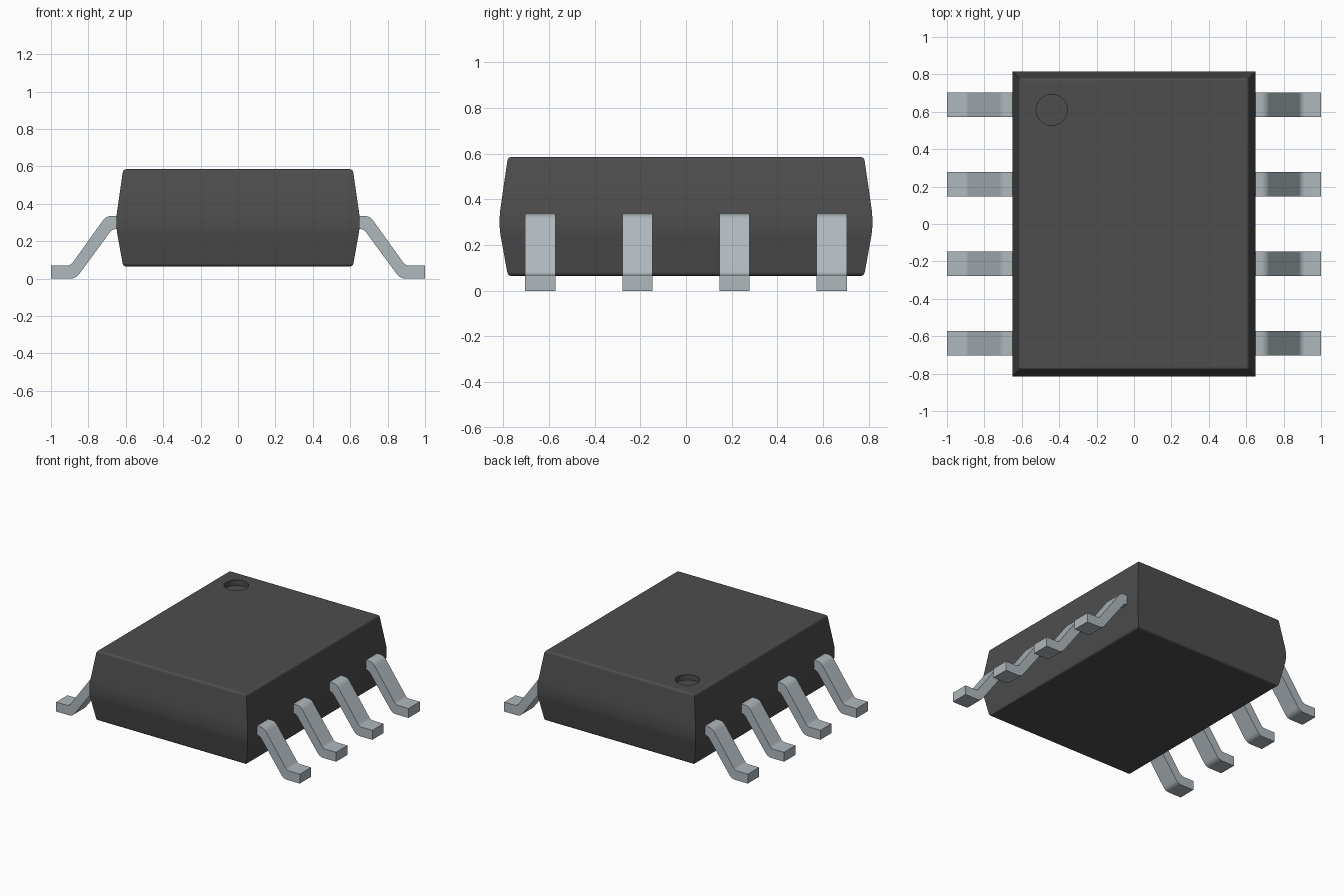
import bpy, bmesh, math
from mathutils import Vector

cube = bpy.data.objects.get("Cube")
if cube:
    bpy.data.objects.remove(cube, do_unlink=True)


def material(name, rgb):
    m = bpy.data.materials.new(name)
    m.use_nodes = True
    m.diffuse_color = (*rgb, 1)
    bsdf = m.node_tree.nodes["Principled BSDF"]
    bsdf.inputs["Base Color"].default_value = (*rgb, 1)
    bsdf.inputs["Roughness"].default_value = 0.6
    return m


BLACK = material("black plastic", (0.075, 0.075, 0.075))
METAL = material("tinned metal", (0.43, 0.48, 0.51))


def add_object(name, bm, mat):
    bmesh.ops.recalc_face_normals(bm, faces=bm.faces[:])
    mesh = bpy.data.meshes.new(name)
    bm.to_mesh(mesh)
    bm.free()
    mesh.materials.append(mat)
    ob = bpy.data.objects.new(name, mesh)
    bpy.context.collection.objects.link(ob)
    return ob


def activate(ob):
    bpy.ops.object.select_all(action='DESELECT')
    ob.select_set(True)
    bpy.context.view_layer.objects.active = ob


def smooth(ob):
    activate(ob)
    bpy.ops.object.shade_smooth_by_angle(angle=math.radians(30))
    mod = ob.modifiers.new("even_shading", 'WEIGHTED_NORMAL')
    mod.keep_sharp = True


def round_corners(points, radii, steps=5):
    """Replace each corner of a closed outline by a tangent curve of the given length."""
    out = []
    n = len(points)
    for i, (p, r) in enumerate(zip(points, radii)):
        p = Vector(p)
        if r == 0:
            out.append(p)
            continue
        a = p + (Vector(points[i - 1]) - p).normalized() * r
        b = p + (Vector(points[(i + 1) % n]) - p).normalized() * r
        for k in range(steps + 1):
            t = k / steps
            out.append(a * (1 - t) ** 2 + p * 2 * t * (1 - t) + b * t ** 2)
    return out


# Body: rectangular rings following a tapered, rounded wall profile (inset, height)
HALF_X, HALF_Y, BOTTOM, TOP = 0.65, 0.815, 0.065, 0.585
wall = round_corners([(0.2, BOTTOM), (0.036, BOTTOM), (0, 0.265), (0, 0.335),
                      (0.036, TOP), (0.2, TOP)], [0, 0.018, 0.025, 0.025, 0.018, 0])[1:-1]
bm = bmesh.new()
rings = []
for inset, z in wall:
    x, y = HALF_X - inset, HALF_Y - inset
    rings.append([bm.verts.new((sx * x, sy * y, z))
                  for sx, sy in ((-1, -1), (1, -1), (1, 1), (-1, 1))])
for lo, hi in zip(rings, rings[1:]):
    for i in range(4):
        j = (i + 1) % 4
        bm.faces.new((lo[i], lo[j], hi[j], hi[i]))
bm.faces.new(rings[0])
bm.faces.new(rings[-1])
body = add_object("body", bm, BLACK)

# Round orientation dimple sunk into the top
bm = bmesh.new()
bmesh.ops.create_cone(bm, cap_ends=True, segments=48, radius1=0.083, radius2=0.083, depth=0.08)
bmesh.ops.translate(bm, verts=bm.verts[:], vec=(-0.44, 0.61, TOP))
cutter = add_object("dimple_cutter", bm, BLACK)
cutter.hide_render = True
activate(body)
cut = body.modifiers.new("dimple", 'BOOLEAN')
cut.operation = 'DIFFERENCE'
cut.solver = 'EXACT'
cut.object = cutter
bpy.ops.object.modifier_apply(modifier=cut.name)
bpy.data.objects.remove(cutter, do_unlink=True)
smooth(body)

# Legs: bent strip profile in x and z, extruded across its width
leg_profile = round_corners(
    [(0.60, 0.335), (0.705, 0.335), (0.895, 0.07), (1.0, 0.07),
     (1.0, 0.0), (0.867, 0.0), (0.672, 0.265), (0.60, 0.265)],
    [0, 0.03, 0.02, 0, 0, 0.03, 0.02, 0])
LEG_WIDTH, PITCH = 0.132, 0.425


def make_leg(name, side, y):
    bm = bmesh.new()
    face = bm.faces.new([bm.verts.new((side * p.x, y - LEG_WIDTH / 2, p.y))
                         for p in leg_profile])
    ext = bmesh.ops.extrude_face_region(bm, geom=[face], use_keep_orig=True)
    moved = [v for v in ext["geom"] if isinstance(v, bmesh.types.BMVert)]
    bmesh.ops.translate(bm, verts=moved, vec=(0, LEG_WIDTH, 0))
    smooth(add_object(name, bm, METAL))


for side, label in ((1, "left"), (-1, "right")):
    for i in range(4):
        make_leg(f"{label}_leg_{i + 1}", side, (i - 1.5) * PITCH)
